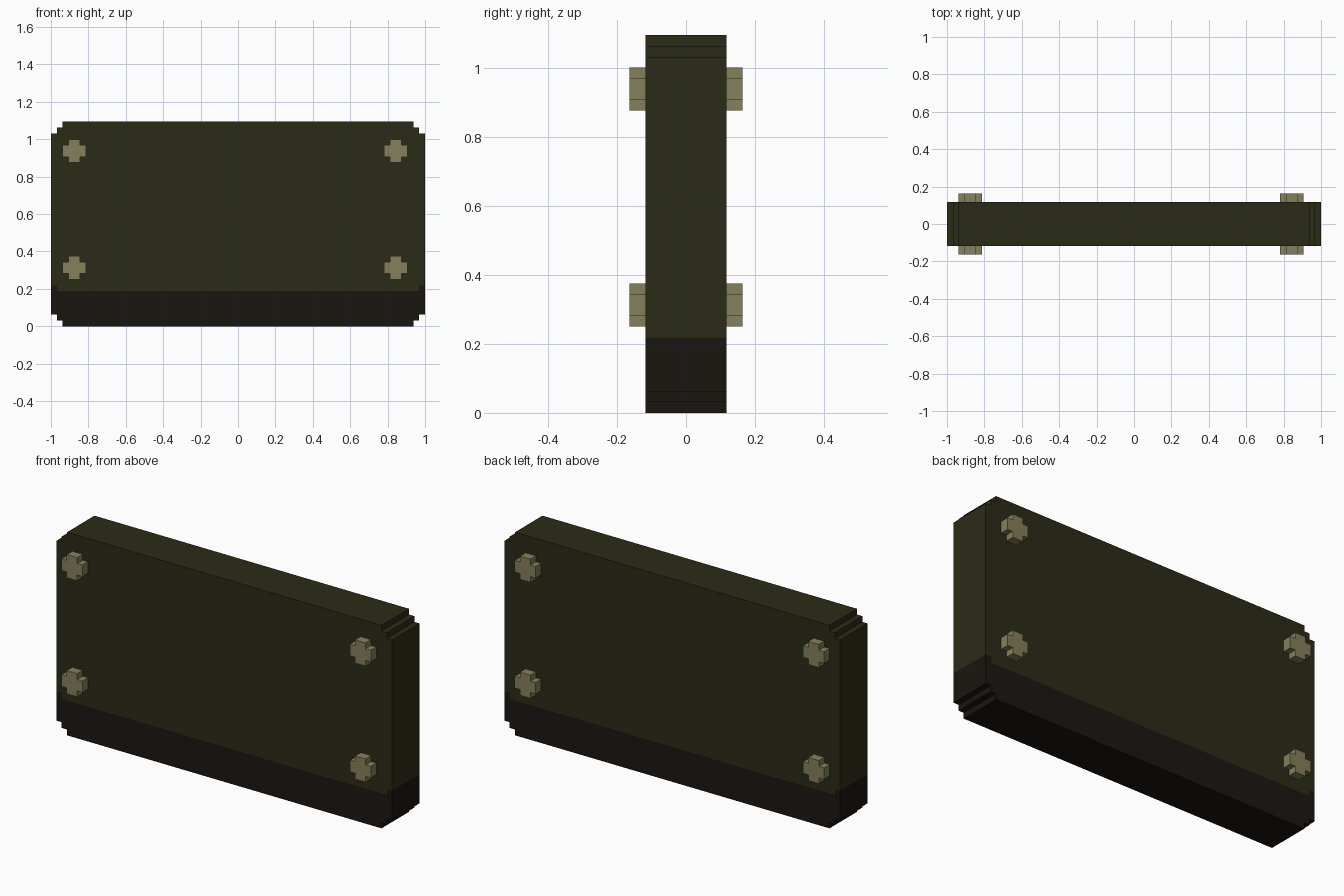
import bpy

if "Cube" in bpy.data.objects:
    bpy.data.objects.remove(bpy.data.objects["Cube"])

U = 1 / 32          # one step of the blocky grid
HALF = 0.117        # half thickness of the plate
TIP = 0.164         # outer end of the bolts


def material(name, rgb):
    m = bpy.data.materials.new(name)
    m.diffuse_color = (*rgb, 1)
    m.use_nodes = True
    m.node_tree.nodes["Principled BSDF"].inputs["Base Color"].default_value = m.diffuse_color
    return m


def prism(name, pts, y0, y1, mat, open_sides=(), front=True, back=True):
    """Extrude an anticlockwise x-z profile along y, leaving hidden sides open."""
    n = len(pts)
    verts = [(x, y, z) for y in (y0, y1) for x, z in pts]
    faces = []
    if front:
        faces.append(list(range(n)))
    if back:
        faces.append([n + i for i in reversed(range(n))])
    for i in range(n):
        if i not in open_sides:
            j = (i + 1) % n
            faces.append([j, i, n + i, n + j])
    me = bpy.data.meshes.new(name)
    me.from_pydata(verts, [], faces)
    me.materials.append(mat)
    ob = bpy.data.objects.new(name, me)
    bpy.context.collection.objects.link(ob)
    return ob


def mirrored(right):
    """Close a right-hand outline with its mirror image."""
    return right + [(-x, z) for x, z in reversed(right)]


green = material("dark_green", (0.024, 0.024, 0.009))
dark = material("dark_brown", (0.0103, 0.008, 0.0056))
tan = material("bolt_tan", (0.235, 0.216, 0.107))

# Dark base band with stepped lower corners and raised side columns
base = mirrored([(30*U, 0), (30*U, U), (31*U, U), (31*U, 2*U), (1, 2*U),
                 (1, 7*U), (31*U, 7*U), (31*U, 6*U)])
prism("base_band", base, -HALF, HALF, dark, open_sides=(5, 6, 7, 8, 9))

# Green panel with stepped upper corners, fitted over the base band
panel = mirrored([(31*U, 6*U), (31*U, 7*U), (1, 7*U), (1, 33*U), (31*U, 33*U),
                  (31*U, 34*U), (30*U, 34*U), (30*U, 35*U)])
prism("main_panel", panel, -HALF, HALF, green, open_sides=(0, 1, 13, 14, 15))

# Cross-shaped bolts on both faces
quarter = [(2, -1), (2, 1), (1, 1), (1, 2), (-1, 2), (-1, 1),
           (-2, 1), (-2, -1), (-1, -1), (-1, -2), (1, -2), (1, -1)]
for cx in (-28, 27):
    for cz in (10, 30):
        cross = [((cx + x)*U, (cz + z)*U) for x, z in quarter]
        prism("front_bolt", cross, -TIP, -HALF, tan, back=False)
        prism("back_bolt", cross, HALF, TIP, tan, front=False)
